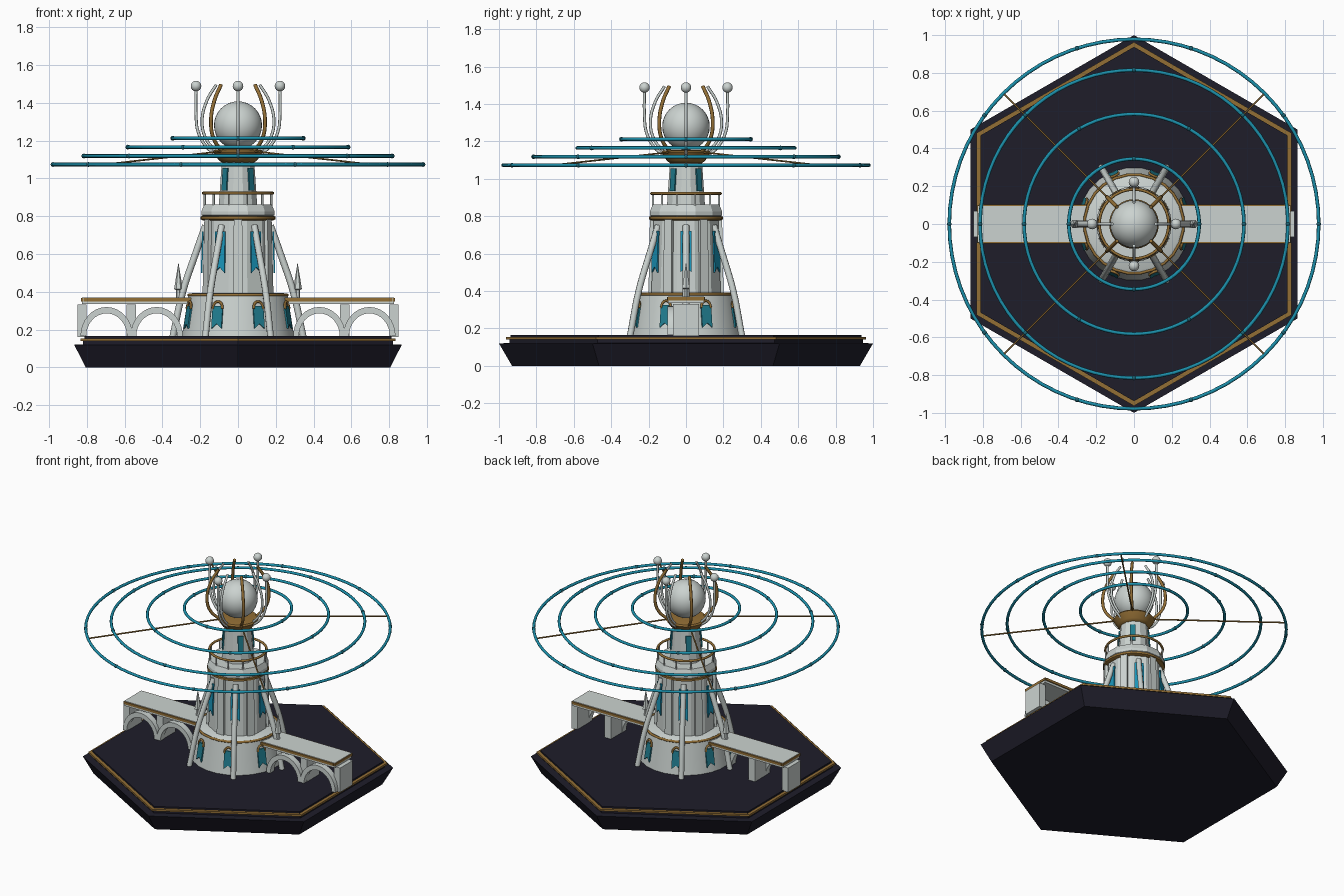
import bpy, bmesh, math
from mathutils import Vector, Matrix

if "Cube" in bpy.data.objects:
    bpy.data.objects.remove(bpy.data.objects["Cube"])


def mat(name, rgb):
    m = bpy.data.materials.new(name)
    m.diffuse_color = (*rgb, 1)
    m.use_nodes = True
    m.node_tree.nodes["Principled BSDF"].inputs["Base Color"].default_value = m.diffuse_color
    return m


STONE = mat("pale_stone", (0.60, 0.65, 0.63))
DARK = mat("dark_slate", (0.0130, 0.0122, 0.0225))
GOLD = mat("old_gold", (0.29, 0.157, 0.036))
TEAL = mat("teal", (0.011, 0.28, 0.41))
BRIGHT = mat("bright_teal", (0.011, 0.32, 0.52))
GLASS = mat("window_teal", (0.014, 0.20, 0.27))
DEEP = mat("deep_teal", (0.012, 0.13, 0.18))


def finish(bm, name, material, smooth=True):
    bmesh.ops.recalc_face_normals(bm, faces=bm.faces)
    if bm.calc_volume(signed=True) < 0:
        bmesh.ops.reverse_faces(bm, faces=bm.faces)
    me = bpy.data.meshes.new(name)
    bm.to_mesh(me)
    bm.free()
    ob = bpy.data.objects.new(name, me)
    bpy.context.collection.objects.link(ob)
    me.materials.append(material)
    if smooth:
        bpy.context.view_layer.objects.active = ob
        ob.select_set(True)
        bpy.ops.object.shade_smooth_by_angle(angle=math.radians(46))
        ob.select_set(False)
    return ob


def polar(r, deg, z):
    a = math.radians(deg)
    return Vector((r * math.cos(a), r * math.sin(a), z))


def lathe(name, profile, n, material, start=0.0, closed=False, smooth=True):
    """Turn (r, z) points round z; open profiles are capped, closed ones make rings."""
    bm = bmesh.new()
    rows = [[bm.verts.new(polar(r, start + 360 * i / n, z)) for i in range(n)] for r, z in profile]
    pairs = list(zip(rows, rows[1:])) + ([(rows[-1], rows[0])] if closed else [])
    for a, b in pairs:
        for i in range(n):
            j = (i + 1) % n
            bm.faces.new((a[i], a[j], b[j], b[i]))
    if not closed:
        bm.faces.new(rows[0])
        bm.faces.new(rows[-1])
    return finish(bm, name, material, smooth)


def ring(name, r, z, t, n, material, start=0.0, sides=8):
    pts = [(r + t * math.cos(2 * math.pi * k / sides), z + t * math.sin(2 * math.pi * k / sides))
           for k in range(sides)]
    return lathe(name, pts, n, material, start, closed=True)


def box(name, lo, hi, material):
    bm = bmesh.new()
    bmesh.ops.create_cube(bm, size=1)
    for v in bm.verts:
        v.co = Vector([(lo[i] + hi[i]) / 2 + v.co[i] * (hi[i] - lo[i]) for i in range(3)])
    return finish(bm, name, material, False)


def ball(name, c, r, material, seg=16):
    bm = bmesh.new()
    bmesh.ops.create_uvsphere(bm, u_segments=seg, v_segments=seg // 2, radius=r,
                              matrix=Matrix.Translation(c))
    ob = finish(bm, name, material, False)
    ob.data.shade_smooth()
    return ob


def tube(name, pts, radius, material, curved=True, sides=2):
    """Bent rod through the points."""
    cu = bpy.data.curves.new(name, 'CURVE')
    cu.dimensions = '3D'
    cu.bevel_depth = radius
    cu.bevel_resolution = sides
    cu.use_fill_caps = True
    cu.resolution_u = 6
    sp = cu.splines.new('BEZIER' if curved else 'POLY')
    if curved:
        sp.bezier_points.add(len(pts) - 1)
        for p, co in zip(sp.bezier_points, pts):
            p.co = co
            p.handle_left_type = p.handle_right_type = 'AUTO'
    else:
        sp.points.add(len(pts) - 1)
        for p, co in zip(sp.points, pts):
            p.co = (*co, 1)
    ob = bpy.data.objects.new(name, cu)
    bpy.context.collection.objects.link(ob)
    cu.materials.append(material)
    bpy.context.view_layer.objects.active = ob
    ob.select_set(True)
    bpy.ops.object.convert(target='MESH')
    ob.select_set(False)
    return ob


def plate(name, outline, deg, radius_at, depth, material):
    """Flat outline (u, z) hung on a tapering wall, facing outwards."""
    a = math.radians(deg)
    out, side = Vector((math.cos(a), math.sin(a), 0)), Vector((-math.sin(a), math.cos(a), 0))
    bm = bmesh.new()
    vs = [bm.verts.new(out * radius_at(z) + side * u + Vector((0, 0, z))) for u, z in outline]
    f = bm.faces.new(vs)
    ext = bmesh.ops.extrude_face_region(bm, geom=[f])
    bmesh.ops.translate(bm, vec=out * depth,
                        verts=[g for g in ext['geom'] if isinstance(g, bmesh.types.BMVert)])
    return finish(bm, name, material, False)


def banner(w, z0, z1, notch):
    return [(-w, z0), (0, z0 + notch), (w, z0), (w, z1), (-w, z1)]


# Hexagonal plinth with a gold step
lathe("plinth", [(0.93, 0), (1.0, 0.12), (0.945, 0.122), (0.945, 0.141)], 6, DARK, 90, smooth=False)
lathe("plinth_trim", [(0.963, 0.141), (0.963, 0.154)], 6, GOLD, 90, smooth=False)
lathe("plinth_top", [(0.938, 0.15), (0.938, 0.165)], 6, DARK, 90, smooth=False)

# Tower body
base_r = lambda z: 0.30 - (z - 0.16) * 0.16
lathe("tower_base", [(0.30, 0.16), (0.265, 0.38), (0.245, 0.393)], 24, STONE, 7.5)
ring("base_trim", 0.262, 0.383, 0.008, 24, GOLD, 7.5)
lathe("tower_shaft", [(0.192, 0.38), (0.178, 0.81)], 12, STONE, 15, smooth=False)
lathe("shaft_trim", [(0.186, 0.778), (0.199, 0.784), (0.199, 0.798), (0.186, 0.801)], 24, GOLD)
lathe("gallery", [(0.175, 0.79), (0.20, 0.805), (0.20, 0.825), (0.185, 0.862)], 12, STONE, 15, smooth=False)
lathe("upper_shaft", [(0.105, 0.86), (0.088, 1.1)], 12, STONE, 15, smooth=False)
ring("gallery_rail", 0.184, 0.922, 0.008, 32, GOLD)
for i in range(12):
    tube("rail_post", [polar(0.182, 30 * i + 15, 0.855), polar(0.182, 30 * i + 15, 0.92)], 0.006, STONE, False, 1)

# Six buttresses, long banners and pilasters
for k in range(6):
    d = 60 * k
    tube("buttress", [polar(0.345, d, 0.16), polar(0.292, d, 0.4), polar(0.225, d, 0.6), polar(0.172, d, 0.75)],
         0.018, STONE)
    plate("long_banner", banner(0.030, 0.50, 0.72, 0.03), d, lambda z: 0.192 - (z - 0.38) * 0.03, 0.008, BRIGHT)
    plate("pilaster", [(-0.027, 0.38), (0.027, 0.38), (0.022, 0.79), (-0.022, 0.79)], d + 30,
          lambda z: 0.175 - (z - 0.38) * 0.02, 0.026, STONE)

# Eight low banners under gold hoods
for k in range(8):
    d = 45 * k + 22.5
    plate("low_banner", banner(0.029, 0.205, 0.325, 0.025), d, lambda z: base_r(z) - 0.001, 0.009, GLASS)
    a = math.radians(d)
    side = Vector((-math.sin(a), math.cos(a), 0))
    tube("hood", [polar(base_r(z) + 0.006, d, z) + side * u for u, z in
                  [(-0.028, 0.31), (-0.02, 0.337), (0, 0.348), (0.02, 0.337), (0.028, 0.31)]], 0.007, GOLD, True, 1)

# Upper windows
for k in range(4):
    plate("upper_window", banner(0.018, 0.935, 1.055, 0), 45 + 90 * k,
          lambda z: 0.103 - (z - 0.86) * 0.07, 0.008, GLASS)

# Two bridges with arches on the front side
for s in (-1, 1):
    def span(name, x0, x1, y0, y1, z0, z1, m):
        return box(name, (min(s * x0, s * x1), y0, z0), (max(s * x0, s * x1), y1, z1), m)
    span("bridge_deck", 0.20, 0.825, -0.095, 0.095, 0.335, 0.37, STONE)
    for y in (-0.096, 0.096):
        span("deck_trim", 0.22, 0.818, y - 0.006, y + 0.006, 0.350, 0.367, GOLD)
    span("deck_end_trim", 0.82, 0.829, -0.1, 0.1, 0.350, 0.367, GOLD)
    span("end_pier", 0.80, 0.85, -0.07, 0.07, 0.16, 0.332, STONE)
    span("middle_pier", 0.54, 0.59, -0.07, 0.07, 0.16, 0.332, STONE)
    for cx in (0.695, 0.43):
        bm = bmesh.new()
        rows = []
        for i in range(17):
            t = math.pi * i / 16
            rows.append([bm.verts.new((s * cx + r * math.cos(t), y, 0.165 + 1.12 * r * math.sin(t)))
                         for r, y in ((0.108, -0.1), (0.138, -0.1), (0.138, -0.055), (0.108, -0.055))])
        for p, q in zip(rows, rows[1:]):
            for i in range(4):
                bm.faces.new((p[i], p[(i + 1) % 4], q[(i + 1) % 4], q[i]))
        bm.faces.new(rows[0])
        bm.faces.new(rows[-1])
        finish(bm, "bridge_arch", STONE)
    # Pointed spire where the bridge meets the tower
    ob = lathe("spire", [(0.013, 0.36), (0.013, 0.41), (0.023, 0.415), (0.001, 0.55)], 6, STONE, smooth=False)
    ob.location.x = s * 0.315

# Collar, globe and its cage of ribs
lathe("collar", [(0.088, 1.085), (0.105, 1.1), (0.132, 1.14), (0.125, 1.15), (0.09, 1.155)], 24, GOLD)
ball("globe", (0, 0, 1.28), 0.127, STONE, 32)
for k in range(8):
    d, g = 45 * k, 0.012 * (k % 2)
    tube("cage_rib", [polar(r, d, z) for r, z in
                      ((0.11, 1.135), (0.17 + g, 1.21), (0.19 + g, 1.3), (0.165 + g, 1.41), (0.115 + g, 1.495))],
         0.010 if k % 2 else 0.008, GOLD if k % 2 else STONE)
for k in range(4):
    d = 90 * k
    tube("lamp_post", [polar(r, d, z) for r, z in ((0.11, 1.12), (0.17, 1.17), (0.212, 1.25), (0.222, 1.34), (0.222, 1.48))],
         0.008, STONE)
    ball("lamp", polar(0.222, d, 1.488), 0.028, STONE)
    # Thin spokes that carry the rings
    tube("spoke", [polar(0.09, d + 45, 1.145), polar(0.98, d + 45, 1.075)], 0.005, GOLD, False, 1)

# Four floating rings with beads
for r, z, beads in ((0.978, 1.073, 10), (0.815, 1.118, 8), (0.582, 1.165, 6), (0.345, 1.212, 4)):
    ring("halo_ring", r, z, 0.0095, 72, TEAL)
    for i in range(beads):
        ball("halo_bead", polar(r, 360 * i / beads, z), 0.013, DEEP, 8)
